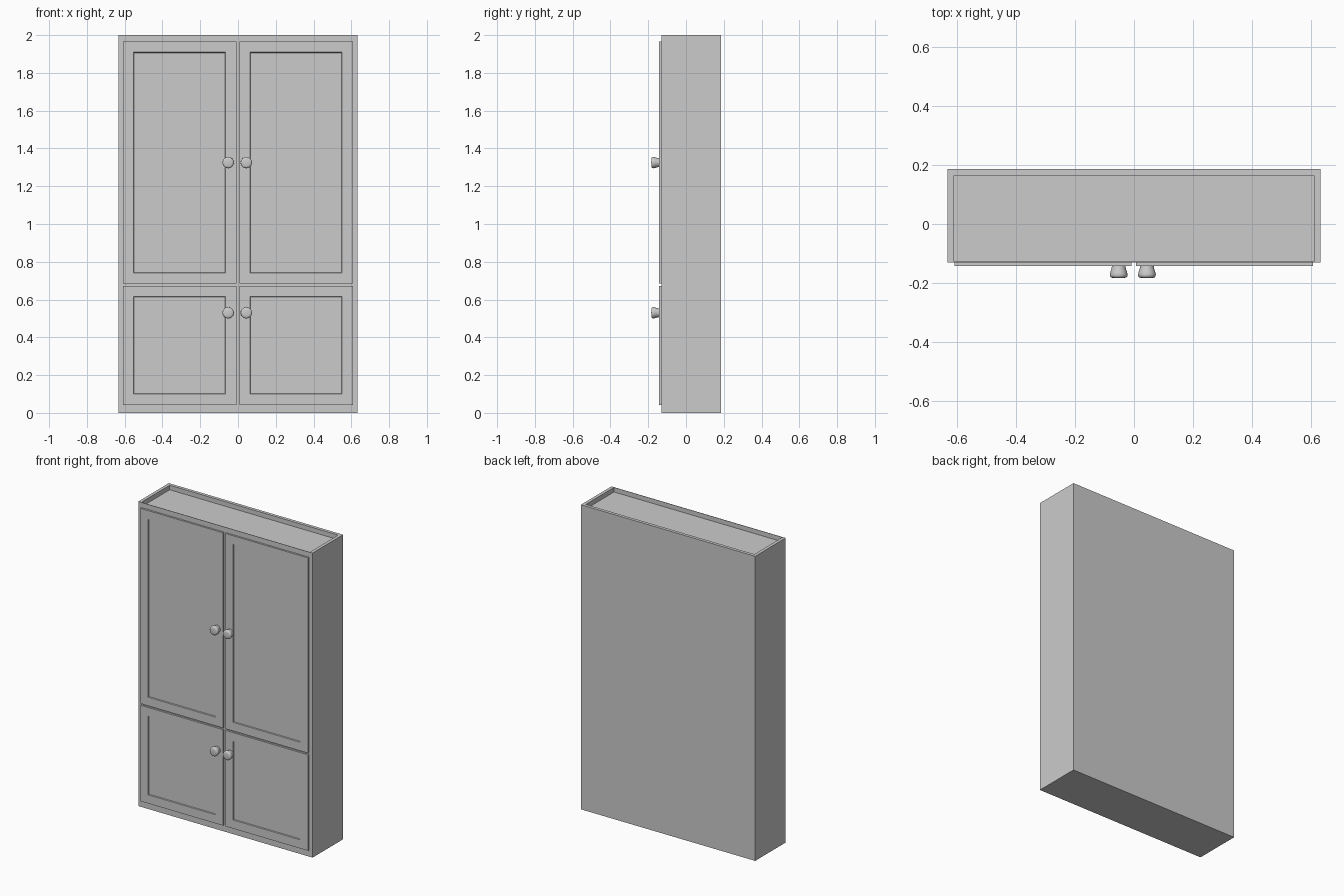
import bpy, bmesh, math
from mathutils import Matrix

if "Cube" in bpy.data.objects:
    bpy.data.objects.remove(bpy.data.objects["Cube"])


def box_bm(x0, x1, y0, y1, z0, z1):
    bm = bmesh.new()
    bmesh.ops.create_cube(bm, size=1)
    for v in bm.verts:
        v.co.x = x0 if v.co.x < 0 else x1
        v.co.y = y0 if v.co.y < 0 else y1
        v.co.z = z0 if v.co.z < 0 else z1
    bm.normal_update()
    return bm


def finish(bm, name):
    mesh = bpy.data.meshes.new(name)
    bm.to_mesh(mesh)
    bm.free()
    ob = bpy.data.objects.new(name, mesh)
    bpy.context.collection.objects.link(ob)
    return ob


def face_towards(bm, axis, sign):
    return next(f for f in bm.faces if f.normal[axis] * sign > 0.9)


FRONT, DOOR_FRONT, BACK = -0.13, -0.142, 0.186

# Carcass with a shallow tray in its top, thin lip at the front
bm = box_bm(-0.633, 0.633, FRONT, BACK, 0, 2)
top = face_towards(bm, 2, 1)
bmesh.ops.inset_individual(bm, faces=[top], thickness=0.03)
for v in top.verts:
    if v.co.y < 0:
        v.co.y = FRONT + 0.003
tray = bmesh.ops.extrude_discrete_faces(bm, faces=[top])["faces"][0]
for v in tray.verts:
    v.co.z -= 0.03
finish(bm, "carcass")


# Door slab with a recessed centre panel
def door(name, x0, x1, z0, z1):
    bm = box_bm(x0, x1, DOOR_FRONT, FRONT, z0, z1)
    panel = face_towards(bm, 1, -1)
    bmesh.ops.inset_individual(bm, faces=[panel], thickness=0.08)
    bmesh.ops.inset_individual(bm, faces=[panel], thickness=0.004)
    for v in panel.verts:
        v.co.y += 0.006
    finish(bm, name)


# Round knob, turned profile as (radius, distance from door)
PROFILE = [(0, 0), (0.023, 0), (0.0245, 0.01), (0.028, 0.02), (0.03, 0.029),
           (0.0295, 0.035), (0.026, 0.0395), (0.018, 0.0415), (0, 0.042)]


def knob(name, x, z):
    bm = bmesh.new()
    verts = [bm.verts.new((r, 0, h)) for r, h in PROFILE]
    edges = [bm.edges.new(p) for p in zip(verts, verts[1:])]
    bmesh.ops.spin(bm, geom=verts + edges, cent=(0, 0, 0), axis=(0, 0, 1),
                   angle=math.tau, steps=32)
    bmesh.ops.remove_doubles(bm, verts=bm.verts, dist=1e-5)
    bmesh.ops.recalc_face_normals(bm, faces=bm.faces)
    bm.transform(Matrix.Translation((x, DOOR_FRONT, z))
                 @ Matrix.Rotation(math.pi / 2, 4, 'X'))
    ob = finish(bm, name)
    bpy.ops.object.select_all(action='DESELECT')
    bpy.context.view_layer.objects.active = ob
    ob.select_set(True)
    bpy.ops.object.shade_smooth_by_angle(angle=math.radians(40))


# Two upper and two lower doors with their knobs
for side, x0, x1, kx in (("left", -0.61, -0.009, -0.052),
                         ("right", 0.007, 0.608, 0.044)):
    for level, z0, z1, kz in (("upper", 0.684, 1.966, 1.325),
                              ("lower", 0.043, 0.673, 0.53)):
        door(f"{level}_{side}_door", x0, x1, z0, z1)
        knob(f"{level}_{side}_knob", kx, kz)
